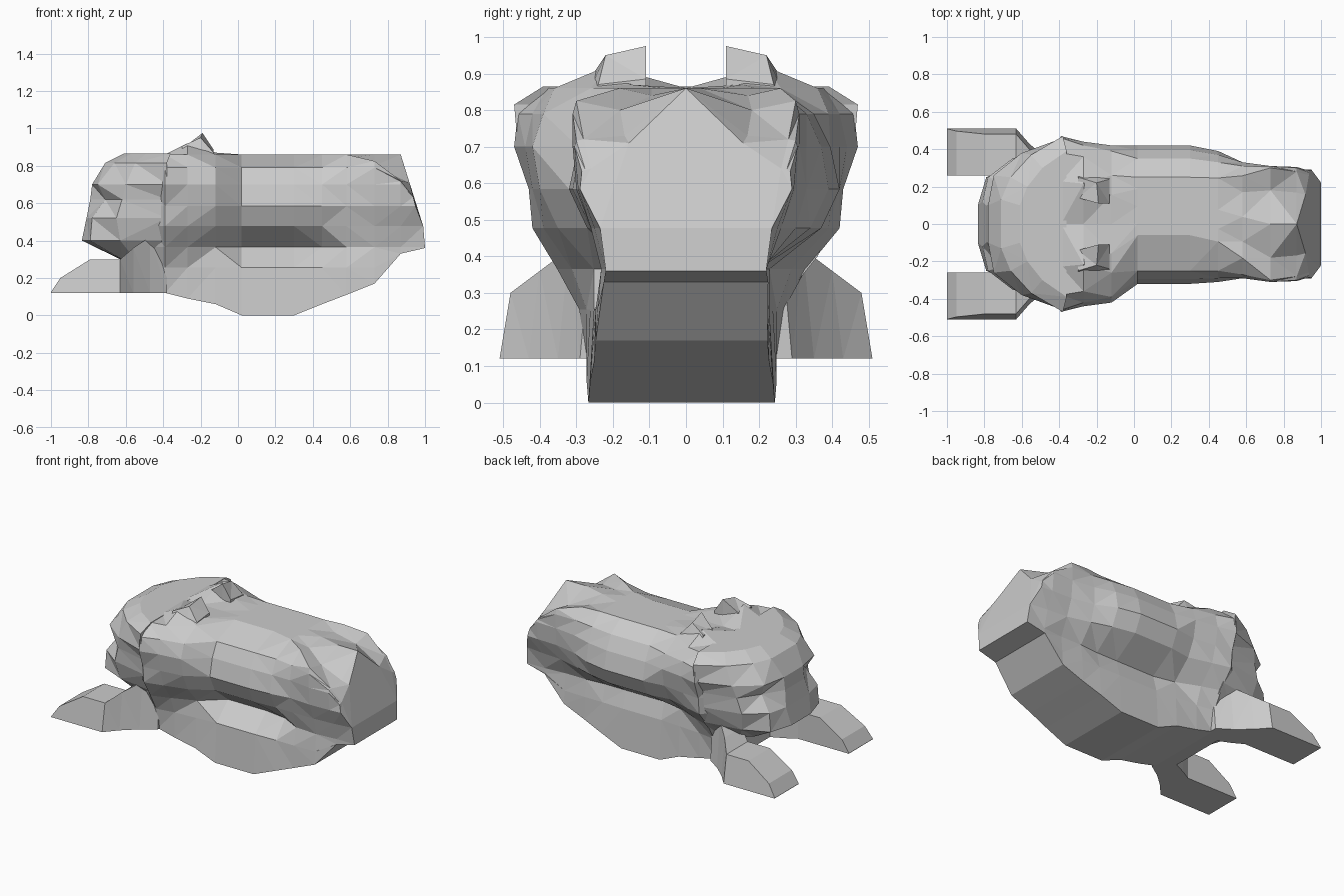
import bpy, bmesh


def loft(name, rings, mirror=False):
    """Skin closed rings of equal length, cap both ends, keep faces flat."""
    bm = bmesh.new()
    sides = (1, -1) if mirror else (1,)
    for s in sides:
        vs = [[bm.verts.new((x, y * s, z)) for x, y, z in r] for r in rings]
        n = len(rings[0])
        for a, b in zip(vs, vs[1:]):
            for i in range(n):
                j = (i + 1) % n
                bm.faces.new((a[i], a[j], b[j], b[i]))
        bm.faces.new(vs[0])
        bm.faces.new(vs[-1])
    bmesh.ops.remove_doubles(bm, verts=bm.verts, dist=0.0005)
    bmesh.ops.triangulate(bm, faces=[f for f in bm.faces if len(f.verts) > 3])
    bmesh.ops.recalc_face_normals(bm, faces=bm.faces)
    me = bpy.data.meshes.new(name)
    bm.to_mesh(me)
    bm.free()
    ob = bpy.data.objects.new(name, me)
    bpy.context.collection.objects.link(ob)
    return ob


def interp(pts, t):
    if t <= pts[0][0]:
        return pts[0][1]
    for (a, u), (b, v) in zip(pts, pts[1:]):
        if t <= b:
            return u + (v - u) * (t - a) / (b - a)
    return pts[-1][1]


# Body: cross-sections along x, leaning to the back side at mid length
LEVELS = [0, 0.255, 0.365, 0.477, 0.584, 0.70, 0.79, 0.86]
REAR = [(0.36, 1.0), (0.48, 0.99), (0.58, 0.95), (0.70, 0.92), (0.86, 0.87)]
CAP = [(0.58, 0.86), (0.73, 0.825), (0.87, 0.72), (1.0, 0.64)]  # haunch top
GROOVE = [(0.02, 0.0), (0.03, 0.09), (0.40, 0.09), (0.6, 0.0)]  # front undercut
# x, bottom z, sideways lean, ridge drop, half widths from bottom to top
STATIONS = [
    (-0.48, 0.12, 0.0, 0.0, [.25, .26, .28, .33, .34, .34, .32, .25]),
    (-0.39, 0.12, 0.0, 0.0, [.26, .28, .34, .42, .43, .47, .46, .38]),
    (-0.27, 0.09, 0.0, -.06, [.26, .26, .30, .39, .42, .44, .42, .36]),
    (-0.12, 0.06, 0.0, -.01, [.26, .25, .24, .35, .40, .42, .39, .26]),
    (0.02, 0.0, 0.05, 0.0, [.255, .24, .21, .32, .37, .345, .30, .155]),
    (0.30, 0.0, 0.05, 0.0, [.255, .24, .21, .32, .37, .345, .30, .155]),
    (0.45, 0.06, 0.04, 0.0, [.25, .235, .21, .30, .35, .33, .29, .17]),
    (0.58, 0.11, 0.02, 0.02, [.24, .235, .22, .28, .31, .31, .29, .22]),
    (0.73, 0.17, 0.0, 0.06, [.235, .23, .22, .26, .30, .31, .31, .30]),
    (0.87, 0.33, 0.0, 0.13, [.225, .22, .22, .25, .295, .305, .30, .28]),
    (1.00, 0.36, 0.0, 0.15, [.22, .22, .22, .235, .29, .285, .275, .26]),
]
rings = []
for x, zb, lean, drop, ws in STATIONS:
    right, left = [], []
    for i, (z, w) in enumerate(zip(LEVELS, ws)):
        z = min(max(z, zb), interp(CAP, x) - 0.004 * (7 - i))
        c = -0.012 * (x < 0.8) if i < 3 else (lean * 1.9 if i == 7 else lean)
        dent = interp(GROOVE, max(x, 0.03)) if i == 2 and x > 0 else 0
        px = min(x, interp(REAR, z))
        right.append((px, c + w, z))
        left.append((px, c - w + dent, z))
    zm = 0.86 - drop
    mx = min(x, interp(REAR, zm))
    c, w = lean * 1.9, ws[7] * 0.6
    top = [(mx, c + w, zm), (min(x, 0.87), c, 0.86), (mx, c - w, zm)]
    rings.append(right + top + left[::-1])
loft("body", rings)

# Head: stacked outlines, (x, y) of the half outline from nose to neck
HEAD = [
    (0.30, [(-.63, .08), (-.62, .18), (-.55, .24), (-.38, .28)]),
    (0.40, [(-.835, .10), (-.79, .25), (-.63, .32), (-.38, .36)]),
    (0.52, [(-.81, .12), (-.78, .25), (-.65, .35), (-.38, .41)]),
    (0.62, [(-.79, .10), (-.71, .23), (-.62, .36), (-.38, .42)]),
    (0.70, [(-.78, .10), (-.75, .26), (-.60, .38), (-.38, .46)]),
    (0.815, [(-.71, .13), (-.66, .25), (-.55, .37), (-.38, .47)]),
    (0.865, [(-.61, .10), (-.57, .20), (-.49, .30), (-.36, .39)]),
]
loft("head", [[(x, y, z) for x, y in h] + [(x, -y, z) for x, y in h[::-1]]
              for z, h in HEAD])

# Ears: small wedges leaning on the mane
loft("ears", [
    [(-.30, .13, .84), (-.30, .27, .84), (-.30, .25, .905), (-.30, .14, .89)],
    [(-.19, .11, .84), (-.19, .27, .84), (-.20, .22, .95), (-.19, .11, .975)],
    [(-.13, .11, .84), (-.13, .25, .84), (-.13, .24, .87), (-.13, .11, .885)],
], mirror=True)

# Front legs with paws: x, inner y, outer y, top z
LEGS = [(-1.0, .26, .51, .125), (-.95, .26, .51, .20), (-.79, .26, .51, .30),
        (-.63, .26, .51, .30), (-.56, .22, .43, .36), (-.47, .18, .35, .42),
        (-.38, .15, .29, .45)]
loft("front_legs", [[(x, a, .12), (x, b, .12),
                     (x, b - .03 * min(1, (z - .12) / .18), z), (x, a, z)]
                    for x, a, b, z in LEGS], mirror=True)
